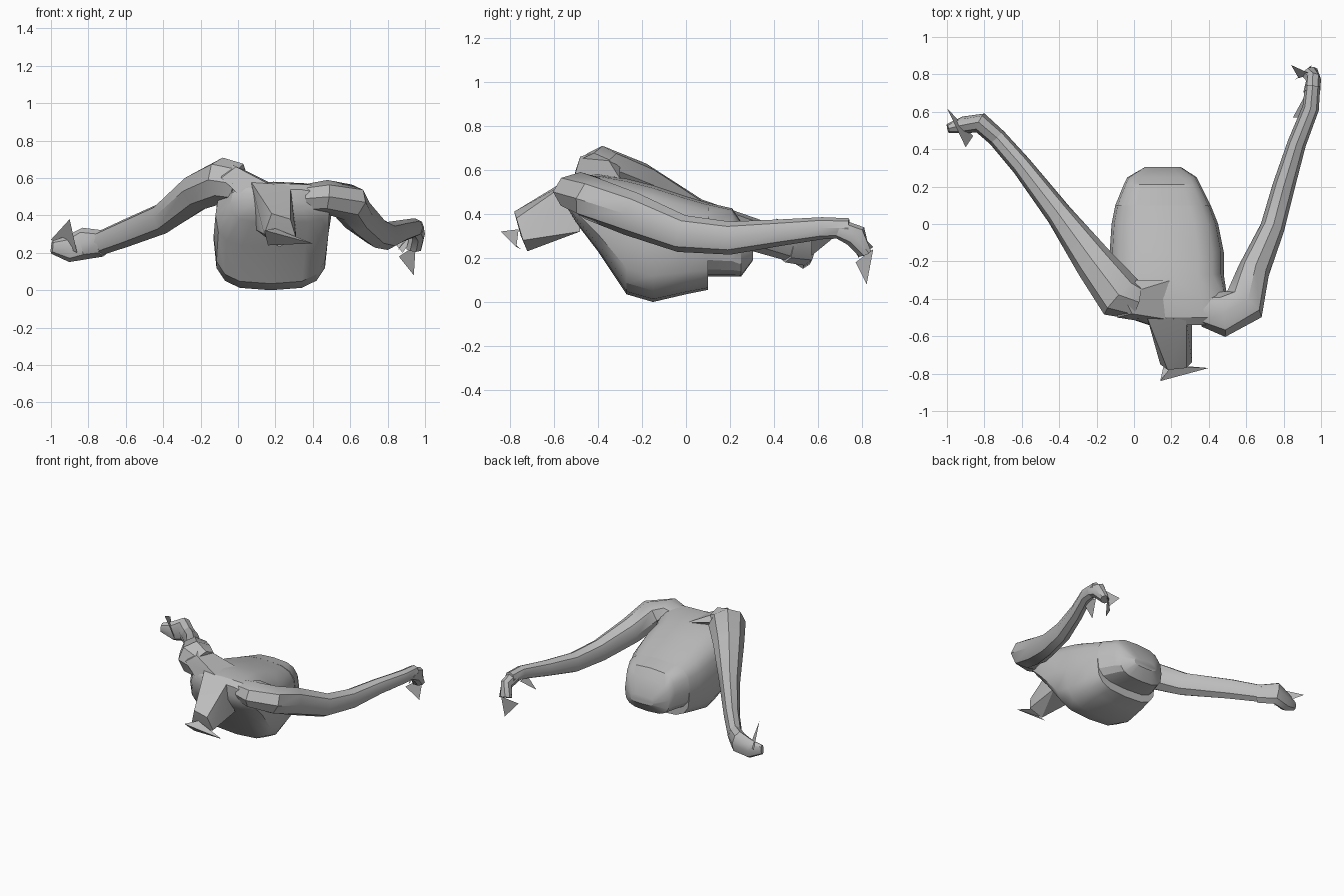
import bpy, bmesh, math
from mathutils import Vector

if "Cube" in bpy.data.objects:
    bpy.data.objects.remove(bpy.data.objects["Cube"], do_unlink=True)

grey = bpy.data.materials.new("plain_grey")
grey.use_nodes = True
COLOUR = (0.5, 0.5, 0.5, 1)
grey.diffuse_color = COLOUR
grey.node_tree.nodes["Principled BSDF"].inputs["Base Color"].default_value = COLOUR


def add_mesh(name, verts, faces):
    mesh = bpy.data.meshes.new(name)
    mesh.from_pydata(verts, [], faces)
    mesh.materials.append(grey)
    obj = bpy.data.objects.new(name, mesh)
    bpy.context.collection.objects.link(obj)
    return obj


def smooth(obj, degrees):
    bpy.ops.object.select_all(action="DESELECT")
    bpy.context.view_layer.objects.active = obj
    obj.select_set(True)
    bpy.ops.object.shade_smooth_by_angle(angle=math.radians(degrees))


def loft(name, rings, sides=8, power=2, axis=None, degrees=40):
    """Skin through rings of (x, y, z, half width, half height)."""
    verts, faces = [], []
    centres = [Vector(r[:3]) for r in rings]
    last = len(rings) - 1
    for i, ring in enumerate(rings):
        t = axis or (centres[min(i + 1, last)] - centres[max(i - 1, 0)]).normalized()
        side = t.cross(Vector((0, 0, 1))).normalized()
        up = side.cross(t)
        for k in range(sides):
            a = 2 * math.pi * k / sides
            c, s = math.cos(a), math.sin(a)
            u = math.copysign(abs(c) ** (2 / power), c) * ring[3]
            v = math.copysign(abs(s) ** (2 / power), s) * ring[4]
            verts.append(centres[i] + side * u + up * v)
    for i in range(last):
        for k in range(sides):
            a, b = i * sides + k, i * sides + (k + 1) % sides
            faces.append((a, a + sides, b + sides, b))
    faces.append(tuple(range(sides)))
    faces.append(tuple(reversed(range(last * sides, (last + 1) * sides))))
    smooth(add_mesh(name, verts, faces), degrees)


def loft_body(name, sections):
    """Boxy cross-sections along y: (y, x low, x high, z low, z high)."""
    loft(name, [((a + b) / 2, y, (c + d) / 2, (b - a) / 2, (d - c) / 2)
                for y, a, b, c, d in sections],
         sides=16, power=3.2, axis=Vector((0, 1, 0)), degrees=30)


def hull(name, points):
    """Faceted skin wrapped round a few points."""
    obj = add_mesh(name, points, [])
    bm = bmesh.new()
    bm.from_mesh(obj.data)
    result = bmesh.ops.convex_hull(bm, input=bm.verts)
    bmesh.ops.delete(bm, geom=list(set(result["geom_interior"])), context="VERTS")
    bm.to_mesh(obj.data)
    bm.free()
    smooth(obj, 30)


# Chest and belly, then the stepped-in waist with its sloping end
loft_body("torso", [
    (-.54, .08, .42, .43, .54), (-.5, -.04, .5, .36, .57),
    (-.4, -.12, .5, .23, .58), (-.27, -.13, .48, .035, .56),
    (-.15, -.13, .48, 0, .53), (0, -.12, .45, .035, .48),
    (.1, -.1, .41, .055, .45)])
loft_body("waist", [
    (.1, -.1, .41, .115, .45), (.21, -.055, .355, .115, .425),
    (.25, -.035, .335, .115, .365), (.305, .06, .25, .19, .25)])

# Ridge running down from the raised right shoulder
hull("collar", [
    (-.09, -.5, .6), (-.01, -.48, .66), (.18, -.51, .56), (.1, -.53, .42),
    (-.02, -.3, .62), (.2, -.3, .56), (-.06, -.38, .69)])

# Right arm, raised at the shoulder, down to the fingertips
loft("right_arm", [
    (0, -.41, .57, .1, .11), (-.07, -.39, .59, .13, .12),
    (-.21, -.21, .53, .105, .105), (-.4, .05, .385, .07, .085),
    (-.6, .31, .305, .055, .075), (-.74, .47, .25, .05, .065)])
loft("right_hand", [
    (-.72, .45, .25, .05, .07), (-.82, .54, .25, .055, .085),
    (-.91, .53, .22, .045, .07), (-.995, .51, .23, .025, .035)])

# Left arm, swept back
loft("left_arm", [
    (.38, -.46, .49, .09, .08), (.47, -.48, .5, .125, .09),
    (.59, -.43, .47, .115, .1), (.64, -.25, .4, .085, .1),
    (.74, -.02, .31, .065, .085), (.8, .2, .29, .06, .075),
    (.87, .43, .315, .05, .06), (.945, .62, .335, .045, .05),
    (.955, .74, .335, .04, .045)])
loft("left_hand", [
    (.95, .7, .33, .045, .045), (.96, .77, .3, .04, .055),
    (.94, .81, .22, .045, .03)])

# Neck stump, fanning down from between the shoulders
hull("neck", [
    (.07, -.5, .58), (.28, -.51, .56), (.1, -.48, .32), (.31, -.48, .32),
    (.14, -.75, .3), (.18, -.78, .41), (.28, -.77, .38), (.31, -.74, .28),
    (.22, -.72, .23)])

# Ragged loose pieces at the neck and hands
shards = {
    "neck_flap": [(.14, -.84, .32), (.4, -.77, .25), (.16, -.75, .24)],
    "neck_edge": [(.14, -.84, .32), (.4, -.77, .25), (.2, -.76, .33)],
    "right_thumb": [(-1, .62, .27), (-.9, .41, .38), (-.86, .47, .2)],
    "left_finger": [(.86, .77, .18), (.95, .85, .24), (.94, .82, .08)],
    "left_fingertips": [(.84, .85, .25), (.95, .8, .3), (.88, .78, .2)],
    "left_thumb": [(.85, .57, .21), (.93, .57, .3), (.91, .68, .3)],
}
for name, corners in shards.items():
    add_mesh(name, corners, [(0, 1, 2)])
